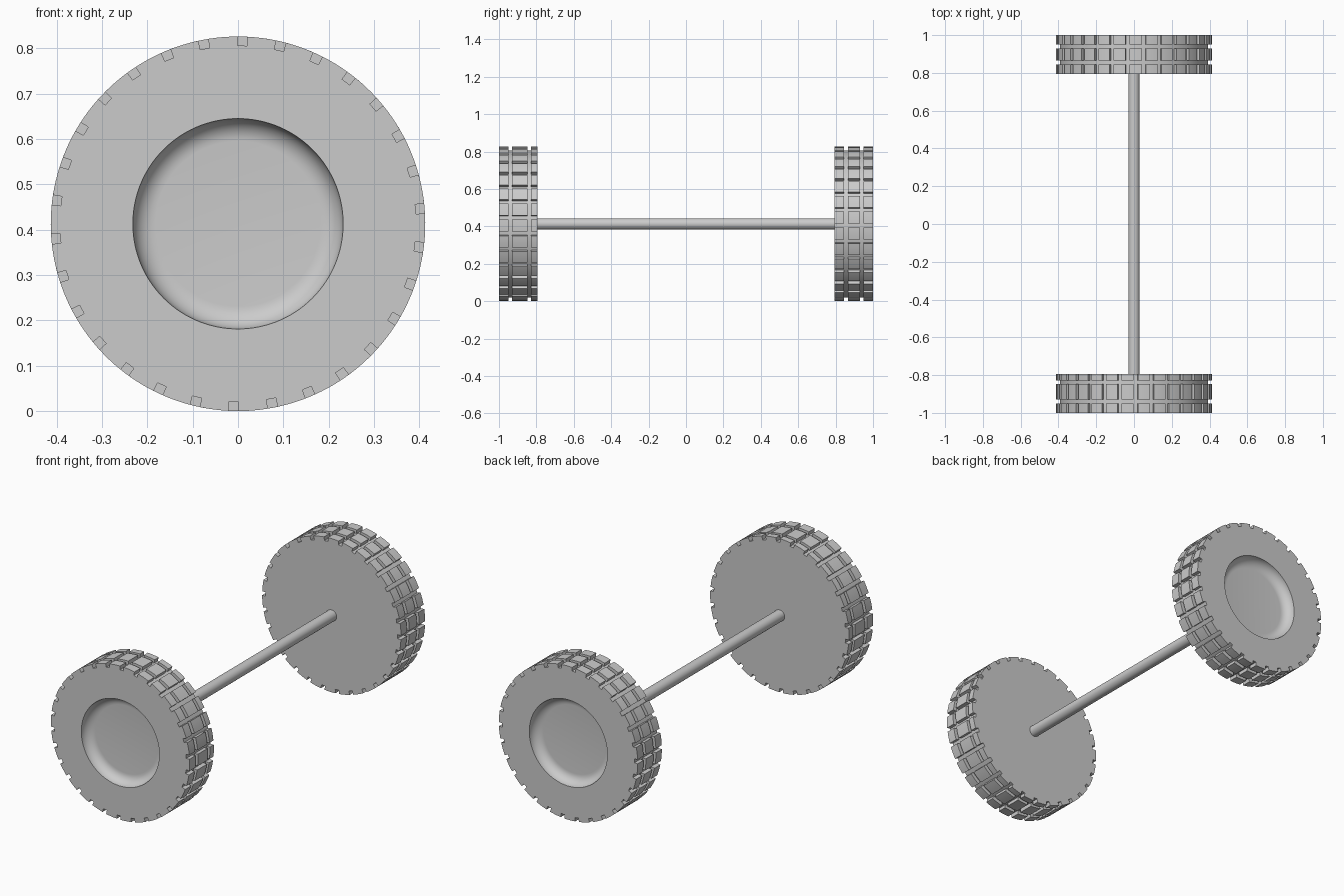
import bpy, bmesh
from math import sin, cos, pi, radians

if "Cube" in bpy.data.objects:
    bpy.data.objects.remove(bpy.data.objects["Cube"], do_unlink=True)

R = 0.413        # wheel radius and axle height
WIDTH = 0.205    # wheel width
FLOOR = R - 0.02 # radius at the bottom of the tread grooves
SLOTS = 30       # cross slots around the tread
SLOT_ANGLE = 0.022 / R

grey = bpy.data.materials.new("plain_grey")
grey.use_nodes = True
colour = (0.6, 0.6, 0.6, 1)
grey.diffuse_color = colour
grey.node_tree.nodes["Principled BSDF"].inputs["Base Color"].default_value = colour


def finish(name, bm):
    """Turn a bmesh into a shaded object."""
    bmesh.ops.recalc_face_normals(bm, faces=bm.faces)
    mesh = bpy.data.meshes.new(name)
    bm.to_mesh(mesh)
    bm.free()
    mesh.materials.append(grey)
    obj = bpy.data.objects.new(name, mesh)
    bpy.context.collection.objects.link(obj)
    bpy.ops.object.select_all(action='DESELECT')
    obj.select_set(True)
    bpy.context.view_layer.objects.active = obj
    bpy.ops.object.shade_smooth_by_angle(angle=radians(30))
    return obj


def point(radius, angle, y):
    return (radius * sin(angle), y, R + radius * cos(angle))


def lathe(bm, profile, segments):
    """Spin (radius, y) points about the axle and cap both ends."""
    rings = [[bm.verts.new(point(r, 2 * pi * i / segments, y))
              for i in range(segments)] for r, y in profile]
    for a, b in zip(rings, rings[1:]):
        for i in range(segments):
            j = (i + 1) % segments
            bm.faces.new((a[i], a[j], b[j], b[i]))
    bm.faces.new(rings[0])
    bm.faces.new(rings[-1])


def tread_block(bm, start, end, y0, y1, steps=4):
    """Curved block standing on the groove floor."""
    sections = []
    for i in range(steps + 1):
        a = start + (end - start) * i / steps
        sections.append([bm.verts.new(point(r, a, y)) for r, y in
                         ((FLOOR - 0.003, y0), (R, y0), (R, y1), (FLOOR - 0.003, y1))])
    for s, t in zip(sections, sections[1:]):
        for k in range(4):
            n = (k + 1) % 4
            bm.faces.new((s[k], s[n], t[n], t[k]))
    bm.faces.new(sections[0])
    bm.faces.new(sections[-1])


def wheel(name, side, phase, rows):
    bm = bmesh.new()

    def y_at(depth):  # depth is measured inward from the outer face
        return side * (1 - depth)

    # Core with a filleted dish in the outer face
    dish, fillet = 0.232, 0.05
    profile = []
    for i in range(9):
        a = pi / 2 * i / 8
        profile.append((dish - fillet + fillet * sin(a), y_at(fillet * cos(a))))
    profile += [(FLOOR, y_at(0)), (FLOOR, y_at(WIDTH))]
    lathe(bm, profile, 120)

    # Tread blocks between the slots and grooves
    pitch = 2 * pi / SLOTS
    for i in range(SLOTS):
        start = phase + i * pitch + SLOT_ANGLE / 2
        end = phase + (i + 1) * pitch - SLOT_ANGLE / 2
        for d0, d1 in rows:
            tread_block(bm, start, end, y_at(d0), y_at(d1))
    return finish(name, bm)


wheel("front_wheel", -1, radians(1.3), ((0, 0.05), (0.07, 0.153), (0.171, WIDTH)))
wheel("back_wheel", 1, radians(7.3), ((0, 0.05), (0.07, 0.135), (0.155, WIDTH)))

# Axle joining the inner faces
bm = bmesh.new()
lathe(bm, [(0.03, -0.8), (0.03, 0.8)], 48)
finish("axle", bm)
